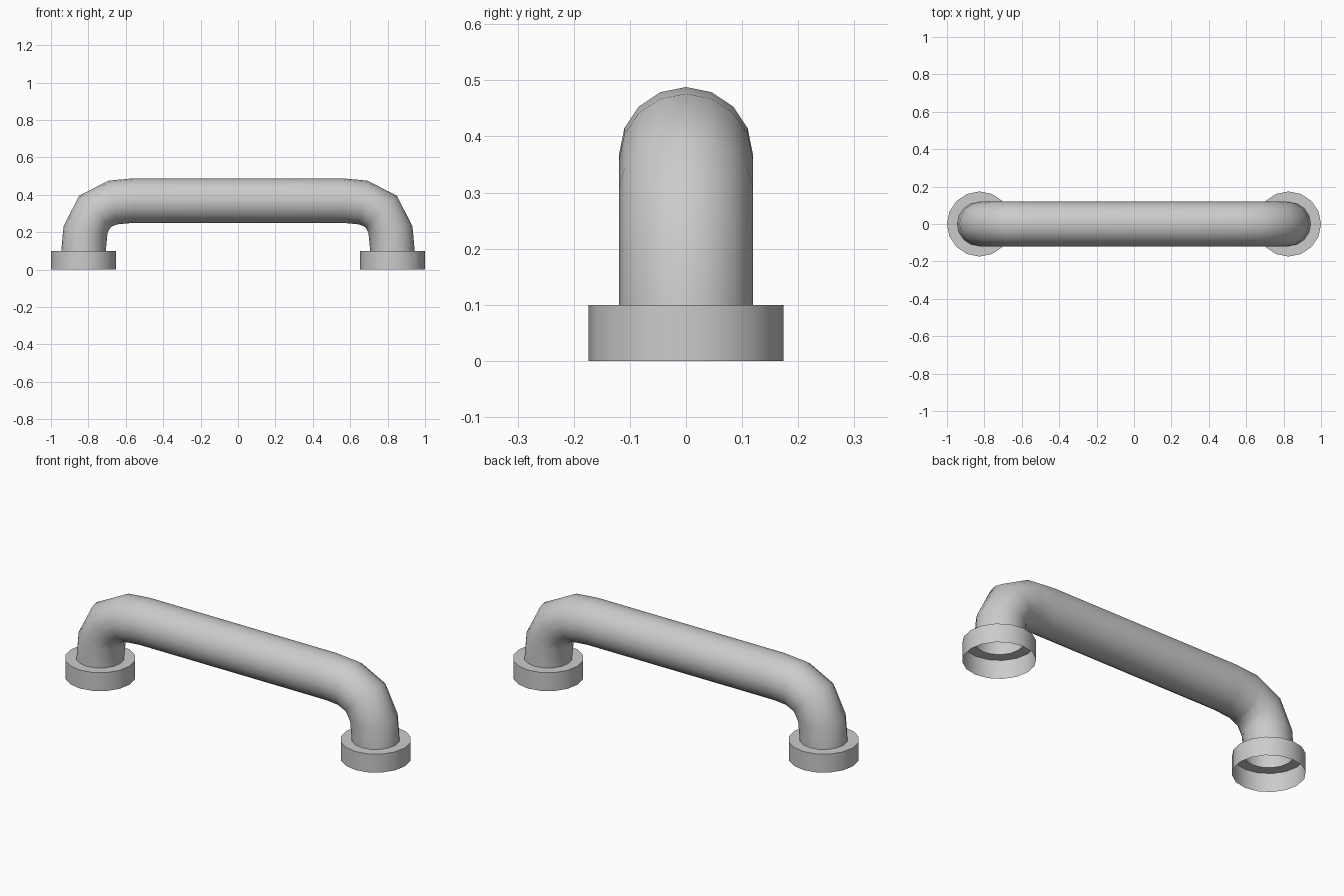
import bpy, bmesh
from math import sin, cos, pi, radians

if "Cube" in bpy.data.objects:
    bpy.data.objects.remove(bpy.data.objects["Cube"])

SIDES = 16
TUBE_R = 0.119
FLANGE_R = 0.174
FOOT_X = 0.826


def finish(bm, name):
    mesh = bpy.data.meshes.new(name)
    bmesh.ops.recalc_face_normals(bm, faces=bm.faces)
    bm.to_mesh(mesh)
    bm.free()
    obj = bpy.data.objects.new(name, mesh)
    bpy.context.collection.objects.link(obj)
    bpy.ops.object.select_all(action='DESELECT')
    obj.select_set(True)
    bpy.context.view_layer.objects.active = obj
    bpy.ops.object.shade_smooth_by_angle(angle=radians(40))
    return obj


def loft(name, rings):
    """Bridge rings given as (centre x, centre z, radius, tilt in degrees)."""
    bm = bmesh.new()
    loops = []
    for x, z, r, tilt in rings:
        t = radians(tilt)
        loops.append([bm.verts.new((x + r * cos(a) * cos(t), r * sin(a), z + r * cos(a) * sin(t)))
                      for a in (2 * pi * i / SIDES for i in range(SIDES))])
    for lo, hi in zip(loops, loops[1:]):
        for i in range(SIDES):
            j = (i + 1) % SIDES
            bm.faces.new((lo[i], lo[j], hi[j], hi[i]))
    return finish(bm, name)


# Bent grab bar: right half of the path, then its mirror image
right = [(FOOT_X, 0.10, TUBE_R, 0), (0.815, 0.215, TUBE_R, 8), (0.765, 0.311, TUBE_R, 45),
         (0.67, 0.359, TUBE_R, 80), (0.56, 0.369, TUBE_R, 90)]
left = [(-x, z, r, 180 - tilt) for x, z, r, tilt in reversed(right)]
loft("handle_bar", right + left)

# Hollow mounting cups: outer wall and top ring, open below
for side, x in (("left", -FOOT_X), ("right", FOOT_X)):
    loft(side + "_mounting_cup",
         [(x, 0, FLANGE_R, 0), (x, 0.10, FLANGE_R, 0), (x, 0.10, TUBE_R, 0)])
